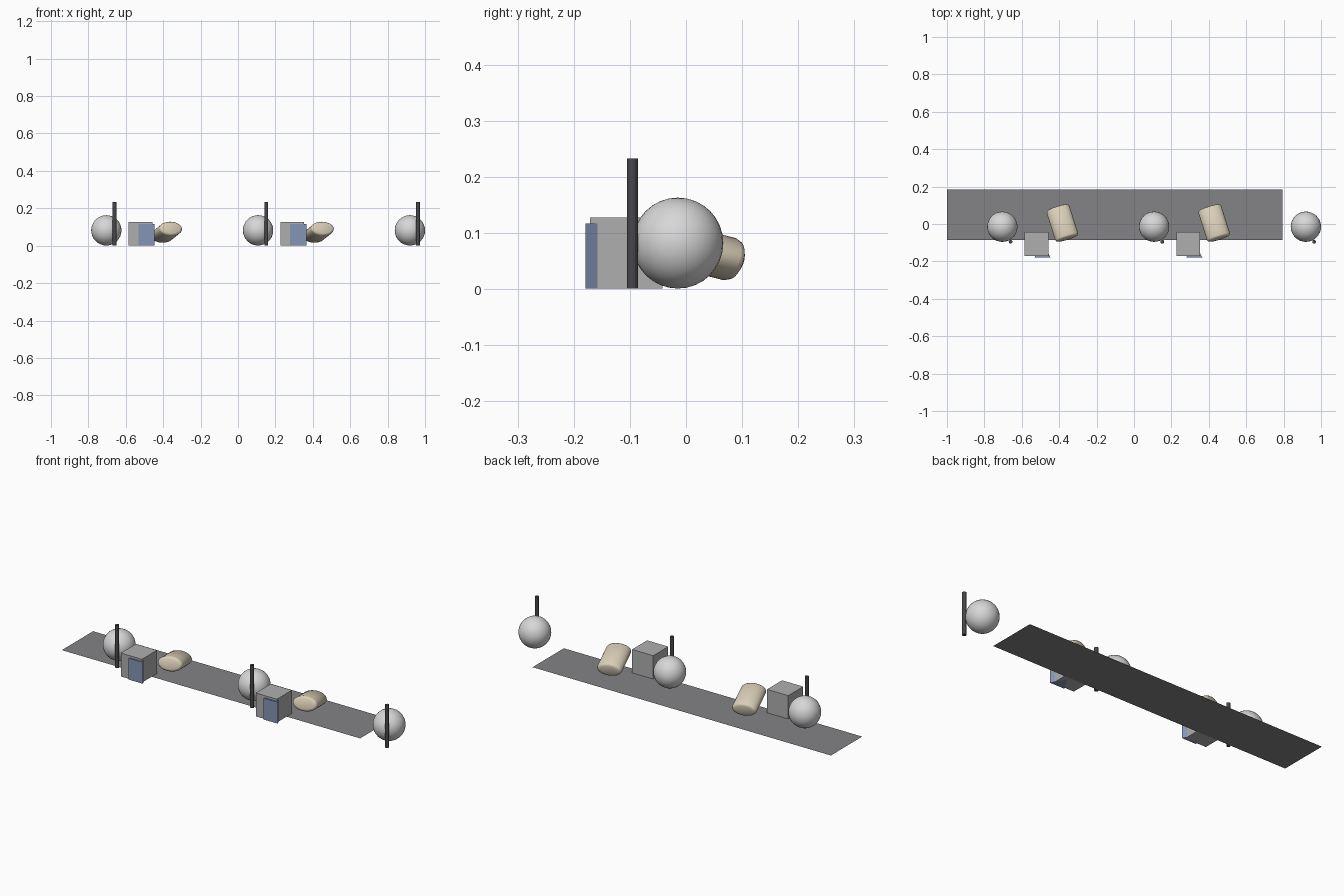
import bpy, bmesh, math
from mathutils import Matrix, Vector

if "Cube" in bpy.data.objects:
    bpy.data.objects.remove(bpy.data.objects["Cube"])

STEP = 0.8115  # spacing between repeated groups


def material(name, rgb):
    m = bpy.data.materials.new(name)
    m.diffuse_color = (*rgb, 1.0)
    m.use_nodes = True
    m.node_tree.nodes["Principled BSDF"].inputs["Base Color"].default_value = m.diffuse_color
    return m


LIGHT = material("light_grey", (0.68, 0.68, 0.69))
GREY = material("mid_grey", (0.43, 0.43, 0.43))
FLOOR = material("floor_grey", (0.23, 0.225, 0.24))
DARK = material("charcoal", (0.065, 0.065, 0.072))
TAN = material("sand", (0.70, 0.62, 0.48))
BLUE = material("slate_blue", (0.23, 0.30, 0.47))


def finish(name, bm, mat, smooth=False):
    me = bpy.data.meshes.new(name)
    bmesh.ops.recalc_face_normals(bm, faces=bm.faces)
    bm.to_mesh(me)
    bm.free()
    me.materials.append(mat)
    for p in me.polygons:
        p.use_smooth = smooth
    ob = bpy.data.objects.new(name, me)
    bpy.context.collection.objects.link(ob)
    return ob


def ball(name, loc, r, mat):
    bm = bmesh.new()
    bmesh.ops.create_uvsphere(bm, u_segments=32, v_segments=16, radius=r,
                              matrix=Matrix.Translation(loc))
    return finish(name, bm, mat, True)


def prism(name, x, y, r, z0, z1, sides, mat, start=math.pi / 2):
    """Upright regular prism."""
    bm = bmesh.new()
    ring = [bm.verts.new((x + r * math.cos(start + math.tau * i / sides),
                          y + r * math.sin(start + math.tau * i / sides), z0))
            for i in range(sides)]
    base = bm.faces.new(ring)
    top = bmesh.ops.extrude_face_region(bm, geom=[base])["geom"]
    bmesh.ops.translate(bm, vec=(0, 0, z1 - z0),
                        verts=[v for v in top if isinstance(v, bmesh.types.BMVert)])
    if base.is_valid is False or len([f for f in bm.faces if len(f.verts) == sides
                                      and f.calc_center_median().z < z0 + 1e-5]) == 0:
        bm.faces.new(ring)
    return finish(name, bm, mat)


def box(name, lo, hi, mat):
    bm = bmesh.new()
    lo, hi = Vector(lo), Vector(hi)
    mtx = Matrix.Translation((lo + hi) / 2) @ Matrix.Diagonal((*(hi - lo), 1))
    bmesh.ops.create_cube(bm, size=1, matrix=mtx)
    return finish(name, bm, mat)


def bolster(name, loc, a, b, length, mat):
    """Flattened drum with softly rounded rims, lying tilted on its side."""
    n, h, e = 32, length / 2, 0.013
    profile = [(-h, a - e), (-h + 0.3 * e, a - 0.3 * e), (-h + e, a),
               (h - e, a), (h - 0.3 * e, a - 0.3 * e), (h, a - e)]
    axis = Vector((0.053, -0.168, 0.043)).normalized()   # high end to the front
    side = Vector((-axis.y, axis.x, 0)).normalized()
    up = axis.cross(side)
    if up.z < 0:
        up = -up
    bm = bmesh.new()
    rings = []
    for t, r in profile:
        ring = []
        for i in range(n):
            ang = math.tau * i / n
            p = (Vector(loc) + axis * t + side * (r * math.cos(ang))
                 + up * ((b - (a - r)) * math.sin(ang)))
            ring.append(bm.verts.new(p))
        rings.append(ring)
    for r0, r1 in zip(rings, rings[1:]):
        for i in range(n):
            j = (i + 1) % n
            bm.faces.new((r0[i], r0[j], r1[j], r1[i]))
    bm.faces.new(rings[0])
    bm.faces.new(rings[-1])
    return finish(name, bm, mat, True)


# Ground strip, a single flat sheet
bm = bmesh.new()
bm.faces.new([bm.verts.new((x, y, 0)) for x, y in
              ((-1, -0.085), (0.794, -0.085), (0.794, 0.184), (-1, 0.184))])
finish("ground_strip", bm, FLOOR)

# Ball and post, three times
for k in range(3):
    dx = k * STEP
    ball(f"ball_{k + 1}", (-0.704 + dx, -0.0145, 0.082), 0.081, LIGHT)
    prism(f"post_{k + 1}", -0.660 + dx, -0.0955, 0.01, 0.001, 0.233, 12, DARK)

# Block, triangular panel and bolster, twice
for k in range(2):
    dx = k * STEP
    box(f"block_{k + 1}", (-0.585 + dx, -0.171, 0.001),
        (-0.458 + dx, -0.042, 0.128), GREY)
    prism(f"wedge_panel_{k + 1}", -0.489 + dx, -0.154, 0.05, 0.001, 0.117, 3, BLUE)
    bolster(f"bolster_{k + 1}", (-0.383 + dx, 0.005, 0.072), 0.064, 0.039, 0.18, TAN)
